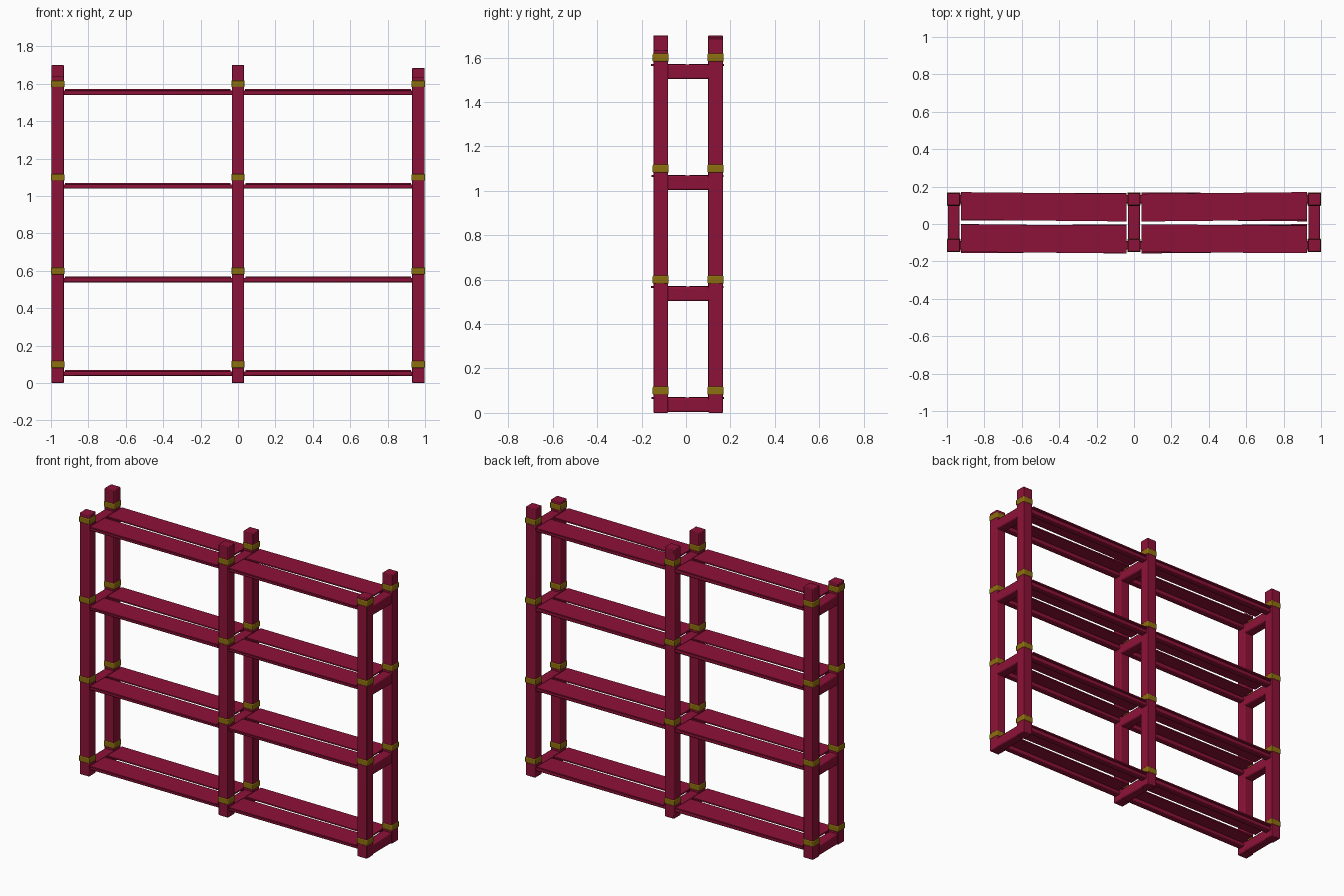
import bpy, math, random
from mathutils import Matrix

if "Cube" in bpy.data.objects:
    bpy.data.objects.remove(bpy.data.objects["Cube"])

random.seed(4)


def material(name, color):
    m = bpy.data.materials.new(name)
    m.diffuse_color = (*color, 1)
    m.use_nodes = True
    m.node_tree.nodes["Principled BSDF"].inputs["Base Color"].default_value = m.diffuse_color
    return m


wood = material("crimson_wood", (0.27, 0.006, 0.04))
gold = material("dull_gold", (0.27, 0.16, 0.005))


def box(name, center, size, mat, bevel=0.0, turn=0.0):
    bpy.ops.mesh.primitive_cube_add(size=1)
    ob = bpy.context.object
    ob.name = name
    ob.data.transform(Matrix.Diagonal((*size, 1)))
    ob.location = center
    ob.rotation_euler.z = turn
    ob.data.materials.append(mat)
    if bevel:
        mod = ob.modifiers.new("soft_edges", 'BEVEL')
        mod.width = bevel
        mod.segments = 2
        bpy.ops.object.shade_smooth_by_angle(angle=math.radians(40))
    return ob


POST_X = (-0.964, 0.0, 0.964)
POST_Y = (-0.114, 0.133)
LEVELS = (0.0, 0.5, 1.0, 1.5)
W = 0.066
HEIGHTS = {(0, 0): 1.64, (0, 1): 1.70, (1, 0): 1.70,
           (1, 1): 1.69, (2, 0): 1.635, (2, 1): 1.685}

# Upright posts with a wrapped band above every shelf
for i, x in enumerate(POST_X):
    for j, y in enumerate(POST_Y):
        h = HEIGHTS[i, j]
        box("post", (x, y, h / 2), (W, W, h), wood, 0.004)
        for z in LEVELS:
            box("band", (x, y, z + 0.1), (0.072, 0.072, 0.038), gold, 0.005)

for z in LEVELS:
    # Cross bars joining front and back posts
    for x in POST_X:
        box("cross_bar", (x, 0.01, z + 0.036), (W - 0.004, 0.20, 0.066), wood, 0.008)
    for x in (-0.482, 0.482):
        # Long rails under the shelf edges
        for y in POST_Y:
            box("shelf_rail", (x, y, z + 0.051), (0.91, 0.045, 0.024), wood, 0.006)
        # Thin loose planks, each laid a little askew
        for y in (-0.079, 0.092):
            turn = math.radians(random.uniform(-0.7, 0.7))
            box("plank", (x, y, z + 0.067), (0.885, 0.148, 0.008), wood, 0, turn)
